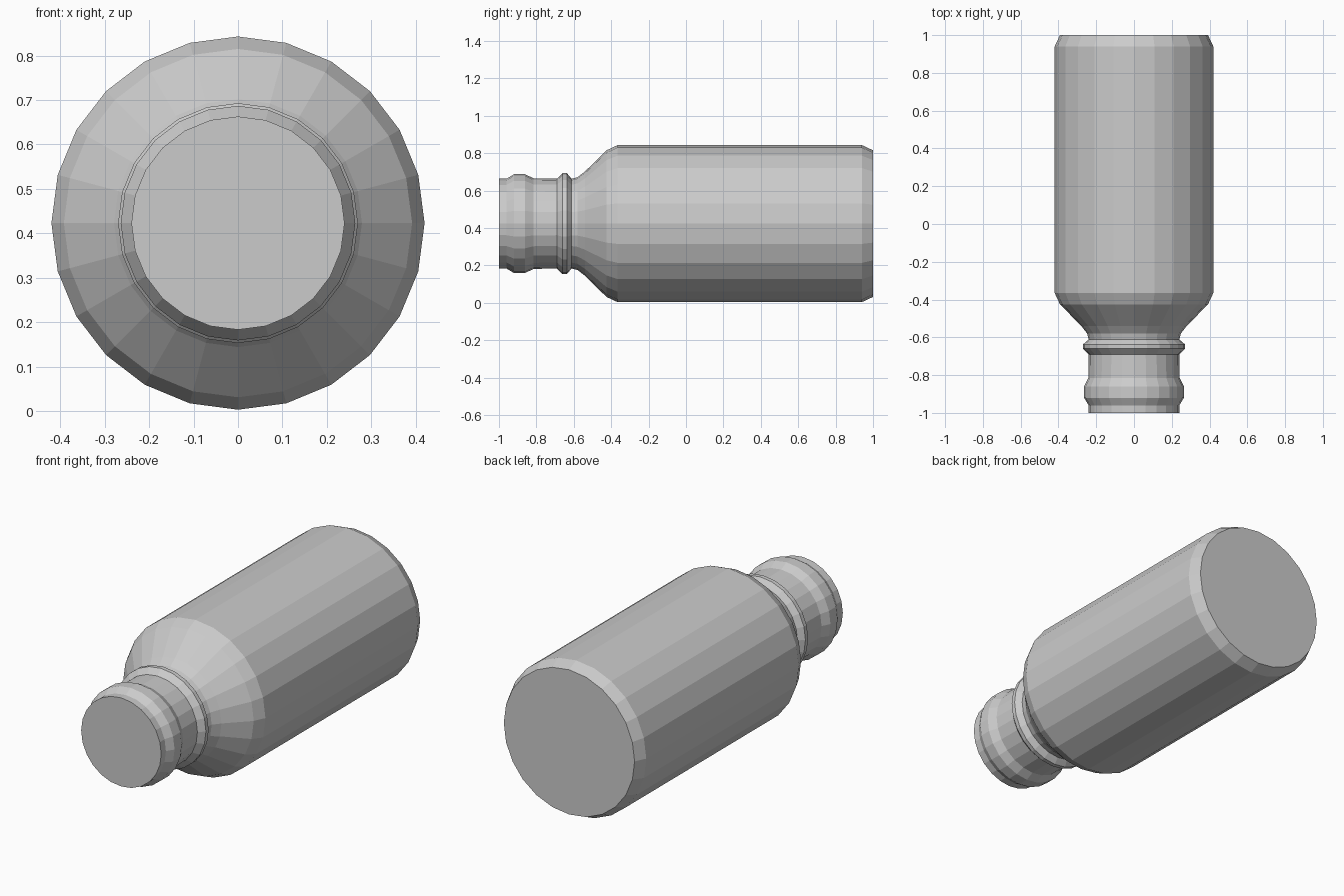
import bpy, bmesh
from math import sin, cos, tau

if "Cube" in bpy.data.objects:
    bpy.data.objects.remove(bpy.data.objects["Cube"])

SIDES = 24
CENTRE_Z = 0.423

# Lathe profile along y: (position, radius), mouth to base
PROFILE = [
    (-1.0, 0.24), (-0.96, 0.24), (-0.92, 0.264), (-0.86, 0.264), (-0.815, 0.242),
    (-0.69, 0.24), (-0.68, 0.25), (-0.66, 0.27), (-0.637, 0.27), (-0.62, 0.25),
    (-0.612, 0.24), (-0.58, 0.248), (-0.54, 0.279), (-0.425, 0.392), (-0.365, 0.42),
    (0.94, 0.42), (1.0, 0.392),
]


def lathe(name, profile):
    """Revolve a profile around the horizontal y axis and cap both ends."""
    bm = bmesh.new()
    rings = []
    for y, r in profile:
        rings.append([bm.verts.new((r * cos(tau * i / SIDES), y,
                                    CENTRE_Z + r * sin(tau * i / SIDES)))
                      for i in range(SIDES)])
    for a, b in zip(rings, rings[1:]):
        for i in range(SIDES):
            j = (i + 1) % SIDES
            bm.faces.new((a[i], a[j], b[j], b[i]))
    bm.faces.new(rings[0])
    bm.faces.new(rings[-1])
    bmesh.ops.recalc_face_normals(bm, faces=bm.faces)
    mesh = bpy.data.meshes.new(name)
    bm.to_mesh(mesh)
    bm.free()
    obj = bpy.data.objects.new(name, mesh)
    bpy.context.collection.objects.link(obj)
    return obj


# Bottle lying on its side, neck and closed mouth toward the front
lathe("bottle", PROFILE)
